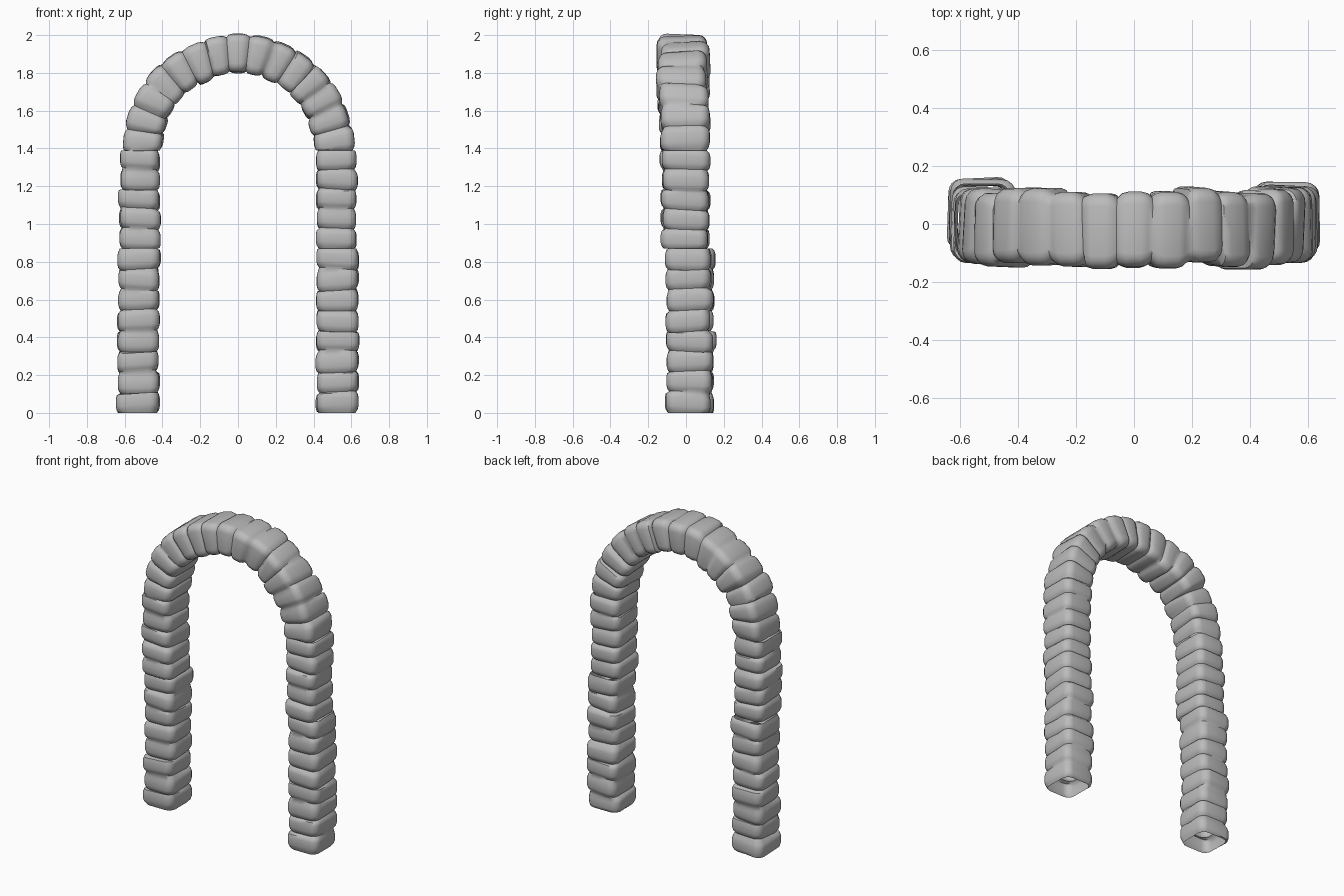
import bpy, bmesh, math, random
from mathutils import Vector, Matrix

random.seed(4)
cube = bpy.data.objects.get("Cube")
if cube:
    bpy.data.objects.remove(cube, do_unlink=True)

stone = bpy.data.materials.new("grey stone")
stone.use_nodes = True
stone.diffuse_color = (0.5, 0.5, 0.5, 1)
stone.node_tree.nodes["Principled BSDF"].inputs["Base Color"].default_value = (0.5, 0.5, 0.5, 1)

SPRING, RADIUS = 1.39, 0.508
# Swell of each stone along its length: (fraction, scale)
SWELL = [(0.0, 0.88), (0.12, 0.96), (0.3, 1.0), (0.7, 1.0), (0.88, 0.96)]


def section(hx, hy, corner=0.045, steps=4):
    """Rounded rectangle with slightly bowed sides."""
    pts = []
    for q in range(4):
        sx, sy = [(1, 1), (-1, 1), (-1, -1), (1, -1)][q]
        for i in range(steps + 1):
            a = math.pi / 2 * (q + i / steps)
            pts.append(Vector((sx * (hx - corner) + corner * math.cos(a),
                               sy * (hy - corner) + corner * math.sin(a), 0)))
        pts.append(Vector((0, hy, 0)) if q == 0 else Vector((-hx, 0, 0)) if q == 1
                   else Vector((0, -hy, 0)) if q == 2 else Vector((hx, 0, 0)))
    return pts


def stone_run(name, path, count, hx, hy, jitter):
    """A hollow run of swelling stones; path(t) gives a frame, z along the run."""
    bm = bmesh.new()
    rings = []

    def add_ring(t, scale, shift, grow, tilt):
        frame = path(t) @ Matrix.Translation(shift) @ tilt
        rings.append([bm.verts.new(frame @ p)
                      for p in section(hx * scale * grow[0], hy * scale * grow[1])])

    level = Matrix.Identity(4)
    for k in range(count):
        shift = Vector((random.uniform(-.5, .5), random.uniform(-1, 1), 0)) * jitter
        grow = [random.uniform(0.97, 1.03) for _ in range(2)]
        tilt = (Matrix.Rotation(random.uniform(-.07, .07), 4, 'X')
                @ Matrix.Rotation(random.uniform(-.07, .07), 4, 'Y')
                @ Matrix.Rotation(random.uniform(-.05, .05), 4, 'Z'))
        for f, s in SWELL:
            add_ring((k + f) / count, s, shift, grow, level if k == 0 and f == 0 else tilt)
    add_ring(1, 0.9, Vector(), (1, 1), level)
    for a, b in zip(rings, rings[1:]):
        n = len(a)
        for i in range(n):
            j = (i + 1) % n
            bm.faces.new((a[i], a[j], b[j], b[i]))
    bmesh.ops.recalc_face_normals(bm, faces=bm.faces)
    mesh = bpy.data.meshes.new(name)
    bm.to_mesh(mesh)
    bm.free()
    mesh.materials.append(stone)
    obj = bpy.data.objects.new(name, mesh)
    bpy.context.collection.objects.link(obj)
    bpy.ops.object.select_all(action='DESELECT')
    obj.select_set(True)
    bpy.context.view_layer.objects.active = obj
    bpy.ops.object.shade_smooth_by_angle(angle=math.radians(50))


def upright(x, y, z0, z1):
    return lambda t: Matrix.Translation((x, y, z0 + (z1 - z0) * t))


def arch(t):
    a = math.pi * t
    centre = Vector((RADIUS * math.cos(a), -0.012, SPRING + RADIUS * math.sin(a)))
    return Matrix.Translation(centre) @ Matrix.Rotation(-a, 4, 'Y')


# Two legs, each in a lower and an upper run
for side, x in (("left", 1), ("right", -1)):
    y = 0.015 if x > 0 else 0.03
    stone_run(side + "_lower_leg", upright(x * 0.527, y, 0, 0.87), 8, 0.111, 0.121, 0.008)
    stone_run(side + "_upper_leg", upright(x * 0.521, -0.005, 0.87, SPRING), 5, 0.106, 0.126, 0.006)

# Curved top
stone_run("arch_ring", arch, 15, 0.104, 0.13, 0.013)
